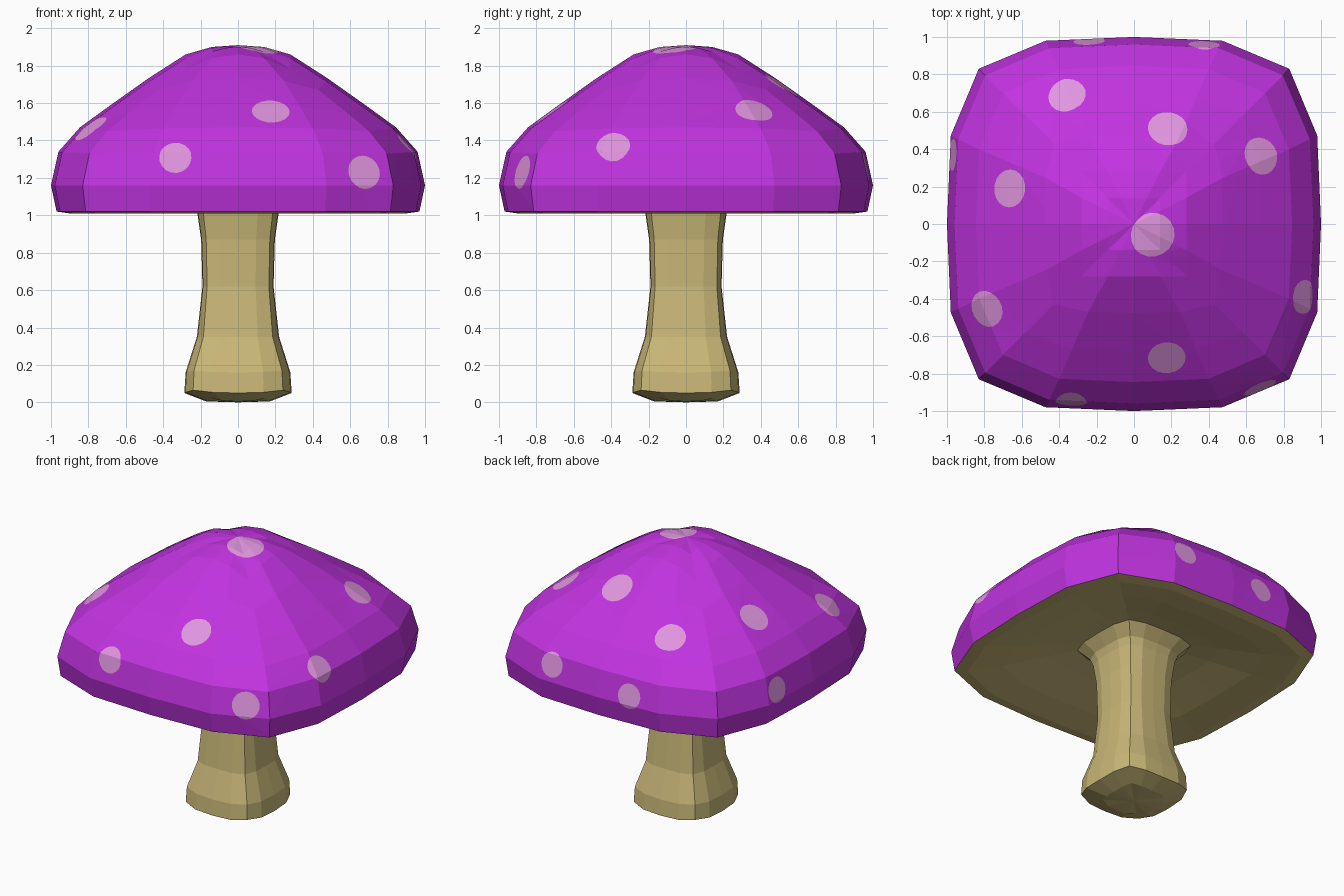
import bpy, bmesh, math
from mathutils import Vector
from mathutils.bvhtree import BVHTree

if "Cube" in bpy.data.objects:
    bpy.data.objects.remove(bpy.data.objects["Cube"])


def material(name, rgb):
    m = bpy.data.materials.new(name)
    m.diffuse_color = (*rgb, 1)
    m.use_nodes = True
    m.node_tree.nodes["Principled BSDF"].inputs["Base Color"].default_value = m.diffuse_color
    return m


PURPLE = material("purple", (0.53, 0.033, 0.74))
PINK = material("pale pink", (0.75, 0.30, 0.74))
TAN = material("tan", (0.59, 0.48, 0.19))


def ring(bm, mid, corner, z_mid, z_corner):
    """Sixteen-point rounded square: side middles, quarter points, corners."""
    m = mid - 0.12 * (mid - corner)
    q = corner * (0.5 if mid == corner else 0.57)
    zq = z_mid + 0.25 * (z_corner - z_mid)
    base = [(mid, 0, z_mid), (m, q, zq), (corner, corner, z_corner), (q, m, zq)]
    verts = []
    for k in range(4):
        c, s = round(math.cos(k * math.pi / 2)), round(math.sin(k * math.pi / 2))
        verts += [bm.verts.new((c * x - s * y, s * x + c * y, z)) for x, y, z in base]
    return verts


def loft(rows, start=None, end=None):
    """Skin rings together, with optional centre heights closing the ends."""
    bm = bmesh.new()
    rings = [ring(bm, *r) for r in rows]
    for a, b in zip(rings, rings[1:]):
        for i in range(16):
            j = (i + 1) % 16
            bm.faces.new((a[i], a[j], b[j], b[i]))
    for z, r in ((start, rings[0]), (end, rings[-1])):
        if z is not None:
            tip = bm.verts.new((0, 0, z))
            for i in range(16):
                j = (i + 1) % 16
                bm.faces.new((r[j], r[i], tip) if r is rings[0] else (r[i], r[j], tip))
    bm.normal_update()
    return bm


def finish(bm, name, *mats):
    me = bpy.data.meshes.new(name)
    bm.to_mesh(me)
    bm.free()
    for m in mats:
        me.materials.append(m)
    bpy.context.collection.objects.link(bpy.data.objects.new(name, me))


def cut_spot(bm, x, y, z, radius):
    """Cut a round spot flush into the surface; z None means drop from above."""
    bm.normal_update()
    tree = BVHTree.FromBMesh(bm)
    if z is None:
        co, n = tree.ray_cast(Vector((x, y, 5)), Vector((0, 0, -1)))[:2]
    else:
        co, n = tree.find_nearest(Vector((x, y, z)))[:2]
    u = n.orthogonal().normalized()
    v = n.cross(u)
    planes = []
    for k in range(18):
        a = k * math.tau / 18
        d = u * math.cos(a) + v * math.sin(a)
        planes.append((co + d * radius, d))
    faces = [f for f in bm.faces if f.normal.dot(n) > 0.2 and not any(
        all((w.co - p).dot(d) > 0 for w in f.verts) for p, d in planes)]
    for p, d in planes:
        geom = set(faces)
        for f in faces:
            geom.update(f.edges)
            geom.update(f.verts)
        out = bmesh.ops.bisect_plane(bm, geom=list(geom), dist=1e-5,
                                     plane_co=p, plane_no=d)["geom"]
        faces = [f for f in out if isinstance(f, bmesh.types.BMFace)
                 and (f.calc_center_median() - p).dot(d) < 0]
    for f in faces:
        f.material_index = 1


# Cap dome: side middle, corner, side height, corner height
cap = loft([
    (0.97, 0.815, 1.02, 1.02),
    (1.00, 0.83, 1.16, 1.16),
    (0.96, 0.795, 1.34, 1.33),
    (0.845, 0.70, 1.47, 1.45),
    (0.68, 0.58, 1.59, 1.55),
    (0.475, 0.43, 1.735, 1.67),
    (0.28, 0.28, 1.86, 1.78),
    (0.14, 0.14, 1.90, 1.875),
], end=1.91)

# Round spots on the cap
for spot in [
    (-0.36, 0.69, None, 0.10), (0.18, 0.51, None, 0.105),
    (0.68, 0.365, None, 0.10), (-0.665, 0.19, None, 0.10),
    (0.10, -0.06, None, 0.115), (-0.79, -0.455, None, 0.098),
    (0.175, -0.715, None, 0.10), (-0.335, -0.95, 1.31, 0.085),
    (0.68, -0.89, 1.235, 0.09), (0.92, -0.39, 1.38, 0.09),
    (-0.98, 0.37, 1.23, 0.085), (-0.24, 0.985, 1.22, 0.083),
    (0.375, 0.955, 1.27, 0.083),
]:
    cut_spot(cap, *spot)
finish(cap, "cap", PURPLE, PINK)

# Hollowed underside of the cap
finish(loft([
    (0.25, 0.22, 1.14, 1.14),
    (0.45, 0.39, 1.10, 1.10),
    (0.70, 0.60, 1.04, 1.04),
    (0.90, 0.755, 1.01, 1.01),
    (0.97, 0.815, 1.02, 1.02),
]), "cap_underside", TAN)

# Stem with a swollen foot and a flared collar at the top
finish(loft([
    (0.17, 0.14, 0.005, 0.02),
    (0.287, 0.24, 0.05, 0.065),
    (0.28, 0.235, 0.16, 0.17),
    (0.22, 0.185, 0.35, 0.35),
    (0.19, 0.165, 0.62, 0.62),
    (0.197, 0.17, 0.87, 0.87),
    (0.217, 0.185, 1.01, 1.01),
    (0.235, 0.20, 1.06, 1.06),
    (0.31, 0.265, 1.14, 1.14),
], start=0.0, end=1.14), "stem", TAN)
